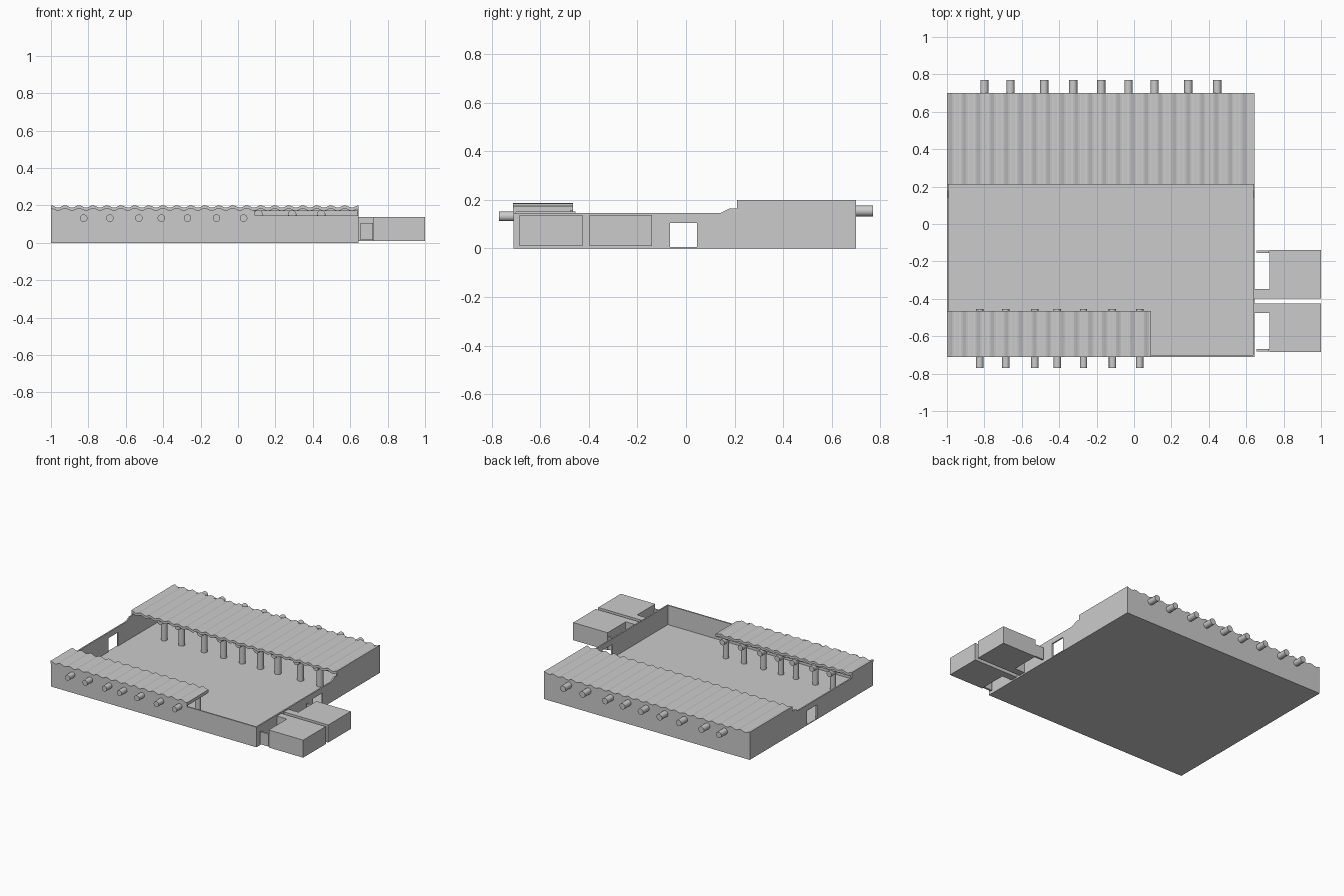
import bpy, bmesh, math
from mathutils import Vector

if "Cube" in bpy.data.objects:
    bpy.data.objects.remove(bpy.data.objects["Cube"])


def add_mesh(name, bm):
    bmesh.ops.recalc_face_normals(bm, faces=bm.faces)
    me = bpy.data.meshes.new(name)
    bm.to_mesh(me)
    bm.free()
    ob = bpy.data.objects.new(name, me)
    bpy.context.collection.objects.link(ob)
    return ob


def extrude(name, points, vec):
    """Closed 3D outline swept along a vector."""
    bm = bmesh.new()
    face = bm.faces.new([bm.verts.new(p) for p in points])
    ret = bmesh.ops.extrude_face_region(bm, geom=[face], use_keep_orig=True)
    verts = [g for g in ret["geom"] if isinstance(g, bmesh.types.BMVert)]
    bmesh.ops.translate(bm, verts=verts, vec=Vector(vec))
    return add_mesh(name, bm)


def box(name, x0, x1, y0, y1, z0, z1):
    pts = [(x0, y0, z0), (x1, y0, z0), (x1, y1, z0), (x0, y1, z0)]
    return extrude(name, pts, (0, 0, z1 - z0))


def rod(name, start, vec, r=0.021, n=20):
    """Round log from a start point along y or z."""
    x, y, z = start
    pts = []
    for i in range(n):
        a = 2 * math.pi * i / n
        c, s = r * math.cos(a), r * math.sin(a)
        pts.append((x + c, y + s, z) if vec[2] else (x + c, y, z + s))
    ob = extrude(name, pts, vec)
    for p in ob.data.polygons:
        p.use_smooth = len(p.vertices) == 4
    ob.data.set_sharp_from_angle(angle=math.radians(40))
    return ob


def wavy_roof(name, x0, x1, y0, y1, z0, z1, period=0.0748, amp=0.006):
    n = round((x1 - x0) / period * 8)
    top = []
    for i in range(n + 1):
        x = x0 + (x1 - x0) * i / n
        top.append((x, y0, z1 - amp + amp * math.cos(2 * math.pi * (x - x0) / period)))
    bottom = [(x, y, z - (z1 - z0) + amp) for x, y, z in reversed(top)]
    return extrude(name, top + bottom, (0, y1 - y0, 0))


# Floor
box("floor", -1, 0.645, -0.71, 0.70, 0, 0.006)


# Side walls with doorways and stepped tops
def side_wall(name, x, front):
    yz = [(-0.71, 0), (-0.065, 0), (-0.065, 0.105), (0.045, 0.105), (0.045, 0),
          (0.70, 0), (0.70, 0.19), (0.21, 0.19), (0.21, 0.165), (0.18, 0.165),
          (0.14, 0.145)] + front
    extrude(name, [(x, y, z) for y, z in yz], (0.01, 0, 0))


side_wall("left_wall", -1, [(-0.465, 0.145), (-0.465, 0.172), (-0.71, 0.172)])
side_wall("right_wall", 0.635, [(-0.71, 0.145)])

# Back wall, and front wall raised under the small roof
box("back_wall", -1, 0.645, 0.69, 0.70, 0, 0.19)
xz = [(-1, 0), (0.645, 0), (0.645, 0.145), (0.09, 0.145), (0.09, 0.172), (-1, 0.172)]
extrude("front_wall", [(x, -0.71, z) for x, z in xz], (0, 0.01, 0))

# Roofs: flat deck with a corrugated sheet on top
box("back_roof_deck", -0.995, 0.64, 0.225, 0.695, 0.17, 0.185)
wavy_roof("back_roof_sheet", -1, 0.645, 0.21, 0.70, 0.176, 0.2)
box("front_roof_deck", -0.995, 0.088, -0.705, -0.475, 0.15, 0.165)
wavy_roof("front_roof_sheet", -1, 0.09, -0.712, -0.465, 0.162, 0.186)

# Roof logs poking through the walls, each carried by a post
for x in (-0.80, -0.66, -0.48, -0.325, -0.175, -0.03, 0.11, 0.29, 0.445):
    rod("back_roof_log", (x, 0.25, 0.154), (0, 0.52, 0), 0.022)
    rod("back_post", (x, 0.30, 0.0), (0, 0, 0.155), 0.022)
for x in (-0.825, -0.685, -0.53, -0.41, -0.27, -0.115, 0.03):
    rod("front_roof_log", (x, -0.77, 0.132), (0, 0.315, 0), 0.02)
    rod("front_post", (x, -0.50, 0.0), (0, 0, 0.135), 0.02)

# Two mirrored annex rooms, each with an open entry well beside the main wall
for side, name in ((1, "back"), (-1, "front")):
    def part(label, x0, x1, a, b, z0, z1):
        ya, yb = sorted((-0.412 + side * a, -0.412 + side * b))
        box(name + label, x0, x1, ya, yb, z0, z1)
    part("_annex_room", 0.725, 1.0, 0.014, 0.272, 0.01, 0.137)
    part("_annex_link", 0.645, 0.725, 0.014, 0.065, 0.01, 0.137)
    part("_annex_door", 0.655, 0.722, 0.256, 0.270, 0.015, 0.105)
